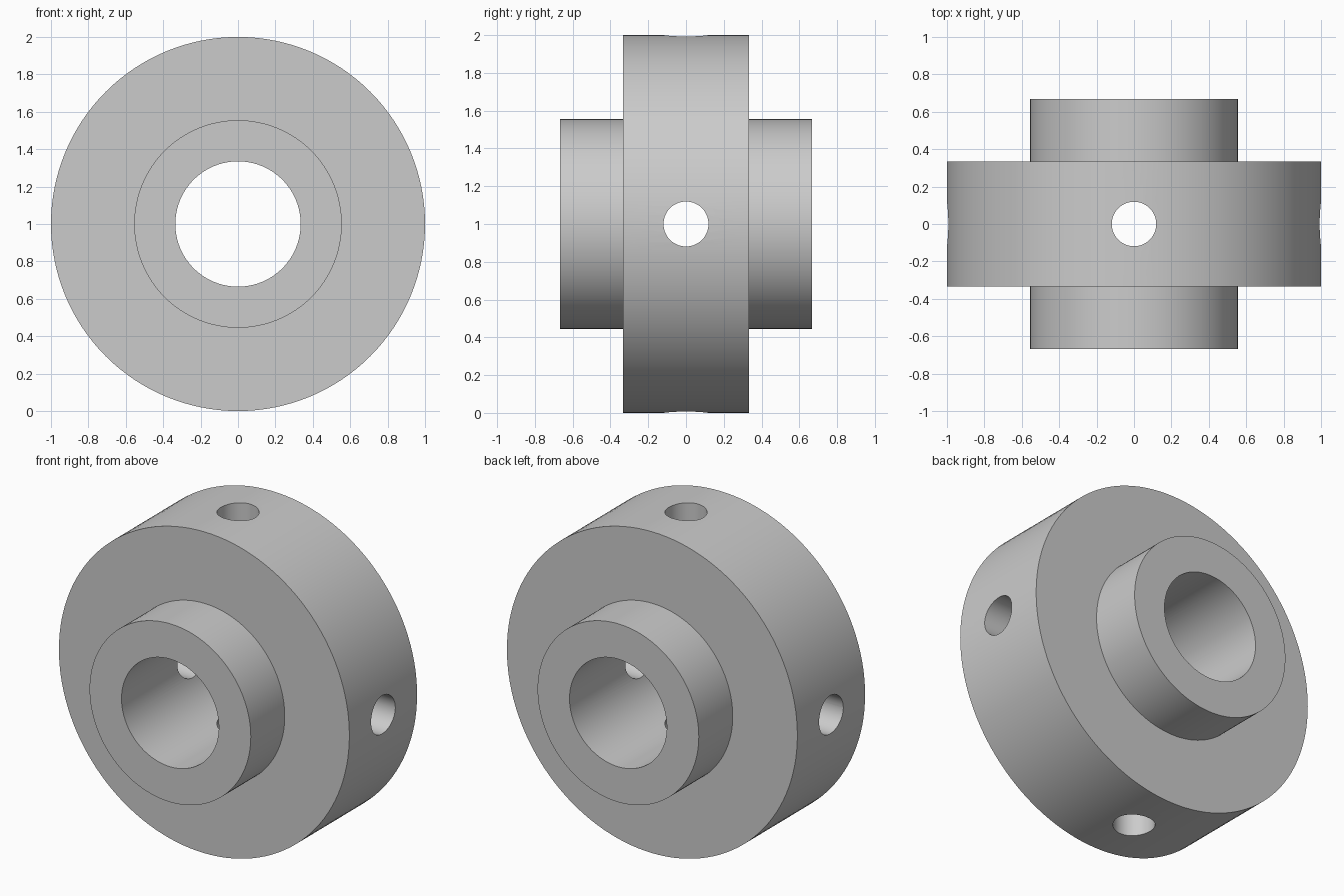
import bpy, bmesh, math
from mathutils import Matrix, Vector

old = bpy.data.objects.get("Cube")
if old:
    bpy.data.objects.remove(old, do_unlink=True)

GREY = (0.6, 0.6, 0.6, 1)
SEGMENTS = 128
CENTRE = Vector((0, 0, 1))

metal = bpy.data.materials.new("plain_grey")
metal.use_nodes = True
metal.diffuse_color = GREY
metal.node_tree.nodes["Principled BSDF"].inputs["Base Color"].default_value = GREY


def make_object(name, bm):
    bmesh.ops.recalc_face_normals(bm, faces=bm.faces)
    mesh = bpy.data.meshes.new(name)
    bm.to_mesh(mesh)
    bm.free()
    mesh.materials.append(metal)
    obj = bpy.data.objects.new(name, mesh)
    bpy.context.collection.objects.link(obj)
    obj.location = CENTRE
    return obj


# Flanged collar: closed (radius, y) section turned around the y axis
bore, hub, rim = 0.335, 0.555, 1.0
flange_y, hub_y = 0.333, 0.667
half = [(bore, hub_y), (hub, hub_y), (hub, flange_y), (rim, flange_y)]
section = half + [(r, -y) for r, y in reversed(half)]
bm = bmesh.new()
verts = [bm.verts.new((r, y, 0)) for r, y in section]
edges = [bm.edges.new((a, b)) for a, b in zip(verts, verts[1:] + verts[:1])]
bmesh.ops.spin(bm, geom=verts + edges, cent=(0, 0, 0), axis=(0, 1, 0),
               angle=math.tau, steps=SEGMENTS, use_merge=True)
bmesh.ops.remove_doubles(bm, verts=bm.verts, dist=1e-5)
collar = make_object("flanged_collar", bm)

# Crossed radial drillings, vertical and sideways
for name, turn in (("vertical_drill", 0), ("sideways_drill", math.pi / 2)):
    bm = bmesh.new()
    bmesh.ops.create_cone(bm, cap_ends=True, segments=64, radius1=0.119,
                          radius2=0.119, depth=2.4,
                          matrix=Matrix.Rotation(turn, 4, 'Y'))
    drill = make_object(name, bm)
    drill.hide_render = True
    drill.hide_set(True)
    cut = collar.modifiers.new(name, 'BOOLEAN')
    cut.operation = 'DIFFERENCE'
    cut.solver = 'EXACT'
    cut.object = drill

# Apply the cuts, drop the drills and smooth the round walls
bpy.context.view_layer.objects.active = collar
collar.select_set(True)
for cut in list(collar.modifiers):
    drill = cut.object
    bpy.ops.object.modifier_apply(modifier=cut.name)
    bpy.data.objects.remove(drill, do_unlink=True)
bpy.ops.object.shade_smooth_by_angle(angle=math.radians(30))
